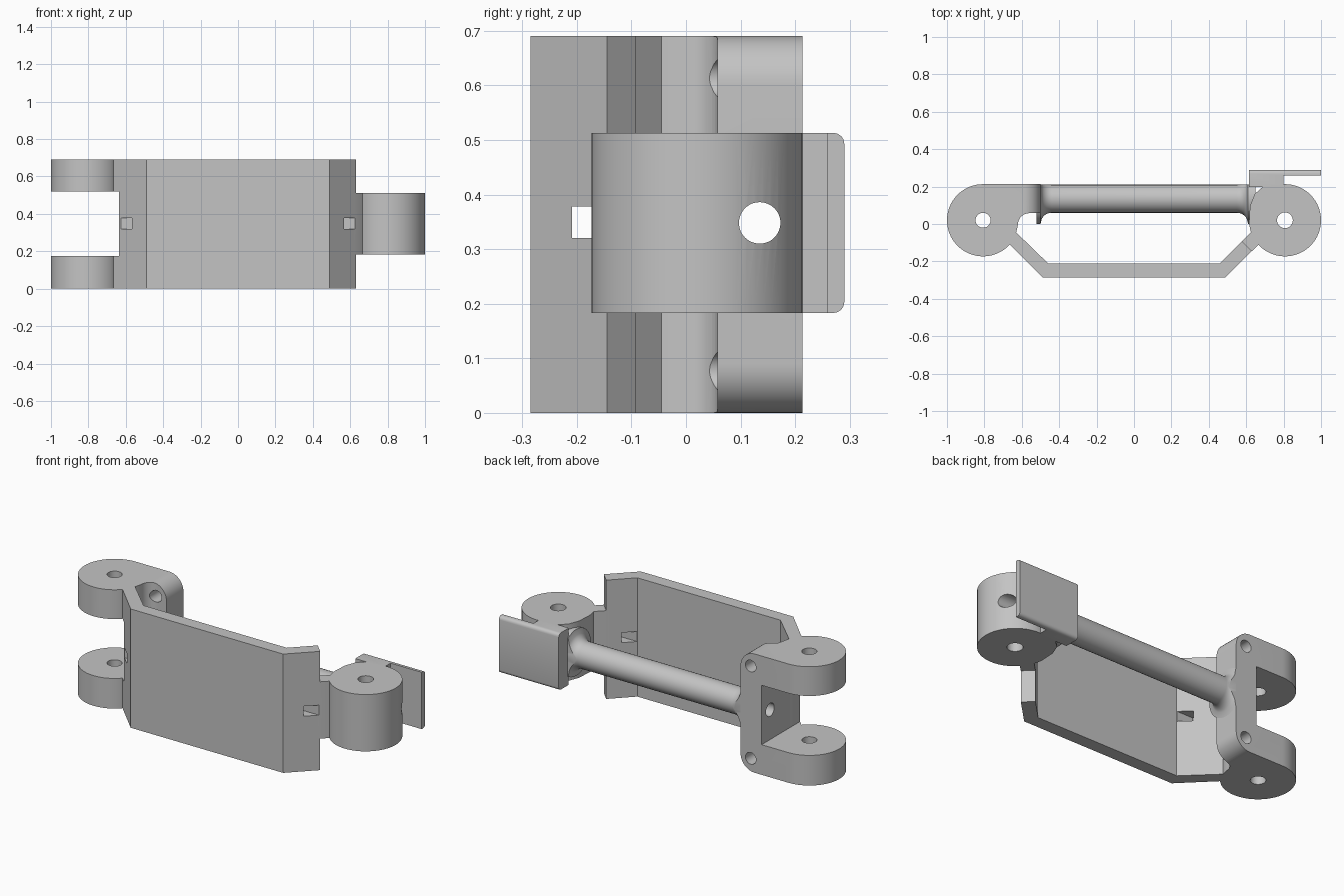
import bpy, bmesh
from math import pi, radians, cos, sin, sqrt
from mathutils import Vector

cube = bpy.data.objects.get("Cube")
if cube:
    bpy.data.objects.remove(cube, do_unlink=True)

grey = bpy.data.materials.new("light grey")
grey.use_nodes = True
colour = (0.55, 0.55, 0.55, 1)
grey.diffuse_color = colour
grey.node_tree.nodes["Principled BSDF"].inputs["Base Color"].default_value = colour

HEIGHT = 0.69
MID_LOW, MID_HIGH = 0.183, 0.513
PIN_X, PIN_Y, LUG_R = 0.807, 0.02, 0.193
ROD_Y, ROD_Z, ROD_R = 0.135, 0.348, 0.075


def finish(name, bm):
    bmesh.ops.remove_doubles(bm, verts=bm.verts, dist=1e-5)
    bmesh.ops.recalc_face_normals(bm, faces=bm.faces)
    mesh = bpy.data.meshes.new(name)
    bm.to_mesh(mesh)
    bm.free()
    mesh.materials.append(grey)
    ob = bpy.data.objects.new(name, mesh)
    bpy.context.collection.objects.link(ob)
    return ob


def prism(name, pts, lo, hi, axis="z"):
    """Extrude a flat outline along one axis."""
    place = {"z": lambda a, b: (a, b, lo), "y": lambda a, b: (a, lo, b),
             "x": lambda a, b: (lo, a, b)}[axis]
    bm = bmesh.new()
    face = bm.faces.new([bm.verts.new(place(a, b)) for a, b in pts])
    ext = bmesh.ops.extrude_face_region(bm, geom=[face])["geom"]
    step = Vector([hi - lo if c == axis else 0 for c in "xyz"])
    bmesh.ops.translate(bm, vec=step, verts=[g for g in ext if isinstance(g, bmesh.types.BMVert)])
    return finish(name, bm)


def arc(cx, cy, r, a0, a1, n):
    angles = [radians(a0 + (a1 - a0) * i / n) for i in range(n + 1)]
    return [(cx + r * cos(a), cy + r * sin(a)) for a in angles]


def round_bar(a, b, r, lo, hi, axis):
    return prism("cutter", arc(a, b, r, 0, 352.5, 47), lo, hi, axis)


def box(x0, x1, y0, y1, z0, z1):
    return prism("cutter", [(x0, y0), (x1, y0), (x1, y1), (x0, y1)], z0, z1)


def combine(ob, tool, operation="DIFFERENCE"):
    mod = ob.modifiers.new("cut", "BOOLEAN")
    mod.operation, mod.solver, mod.object = operation, "EXACT", tool
    bpy.context.view_layer.objects.active = ob
    bpy.ops.object.modifier_apply(modifier=mod.name)
    bpy.data.objects.remove(tool, do_unlink=True)


def cut_gap(ob):
    combine(ob, box(-1.2, -0.635, -0.5, 0.5, 0.175, 0.52))


def cut_rod_bore(ob):
    combine(ob, round_bar(ROD_Y, ROD_Z, 0.038, -1.2, 1.2, "x"))


def cut_slot(ob):
    combine(ob, box(-0.7, 0.7, -0.209, -0.15, 0.32, 0.378))


# Front shell: a flat panel with two slanted wings
shell = prism("front_shell", [(-0.665, -0.11), (-0.49, -0.285), (0.49, -0.285), (0.63, -0.145),
                              (0.577, -0.092), (0.46, -0.21), (-0.46, -0.21), (-0.63, -0.045)],
              0, HEIGHT)
cut_gap(shell)
cut_slot(shell)

# Forked bracket: pin lugs joined by an upright bar with rounded ends
outline = arc(-PIN_X, PIN_Y, LUG_R, 90, 317, 40)
outline += [(-0.63, -0.045)] + arc(-0.56, -0.002, 0.06, 180, 90, 8) + [(-0.5, 0.058), (-0.5, 0.213)]
fork = prism("fork_bracket", outline, 0, HEIGHT)
side = [(-1.2, 0)] + arc(-0.59, 0.09, 0.09, -90, 0, 10)
side += arc(-0.59, HEIGHT - 0.09, 0.09, 0, 90, 10) + [(-1.2, HEIGHT)]
combine(fork, prism("cutter", side, -0.5, 0.5, "y"), "INTERSECT")
cut_gap(fork)
cut_rod_bore(fork)
combine(fork, round_bar(-PIN_X, PIN_Y, 0.04, -0.1, 1, "z"))
for z in (0.077, HEIGHT - 0.077):
    combine(fork, round_bar(-0.565, z, 0.034, -0.08, 0.4, "y"))

# Single lug and its neck
outline = arc(PIN_X, PIN_Y, LUG_R, -137, 90, 40)
outline += [(0.69, 0.2), (0.645, 0.16), (0.62, 0.095), (0.615, 0), (0.625, -0.045)]
lug = prism("single_lug", outline, MID_LOW, MID_HIGH)
cut_rod_bore(lug)
combine(lug, round_bar(PIN_X, PIN_Y, 0.042, -0.1, 1, "z"))

# Short web between the shell and the single lug
web = prism("lug_web", [(0.62, -0.155), (0.666, -0.11), (0.7, -0.06), (0.625, -0.045),
                        (0.567, -0.102)], MID_LOW, MID_HIGH)
cut_slot(web)

# Hollow tie rod with flared ends, flattened at the back
steps = [i / 8 for i in range(9)]
flare = [(t, ROD_R + 0.06 * (1 - sqrt(1 - t * t))) for t in steps]
profile = [(-0.52, 0), (-0.52, 0.135)]
profile += [(-0.44 - 0.06 * t, r) for t, r in reversed(flare)]
profile += [(0.55 + 0.06 * t, r) for t, r in flare] + [(0.65, 0.135), (0.65, 0)]
bm = bmesh.new()
verts = [bm.verts.new((x, ROD_Y + r, ROD_Z)) for x, r in profile]
edges = [bm.edges.new(pair) for pair in zip(verts, verts[1:])]
bmesh.ops.spin(bm, geom=verts + edges, axis=(1, 0, 0), cent=(0, ROD_Y, ROD_Z),
               angle=2 * pi, steps=48)
rod = finish("tie_rod", bm)
combine(rod, box(-1, 1, 0.2105, 0.5, -0.2, 1))
cut_rod_bore(rod)

# Stop tab behind the single lug, with softened long edges
tab = prism("stop_tab", [(0.615, 0.198), (0.8, 0.198), (0.8, 0.258), (1, 0.258), (1, 0.29),
                         (0.615, 0.29)], MID_LOW, MID_HIGH)
bm = bmesh.new()
bm.from_mesh(tab.data)
long_edges = [e for e in bm.edges if abs(e.verts[0].co.y - e.verts[1].co.y) < 1e-4
              and abs(e.verts[0].co.x - e.verts[1].co.x) > 0.01
              and e.verts[0].co.y > 0.28]
bmesh.ops.bevel(bm, geom=long_edges, offset=0.02, segments=4, profile=0.5, affect="EDGES")
bm.to_mesh(tab.data)
bm.free()

# Smooth the curved walls, keep the corners sharp
bpy.ops.object.select_all(action="DESELECT")
for ob in (shell, fork, lug, web, rod, tab):
    ob.select_set(True)
bpy.context.view_layer.objects.active = fork
bpy.ops.object.shade_smooth_by_angle(angle=radians(30))
